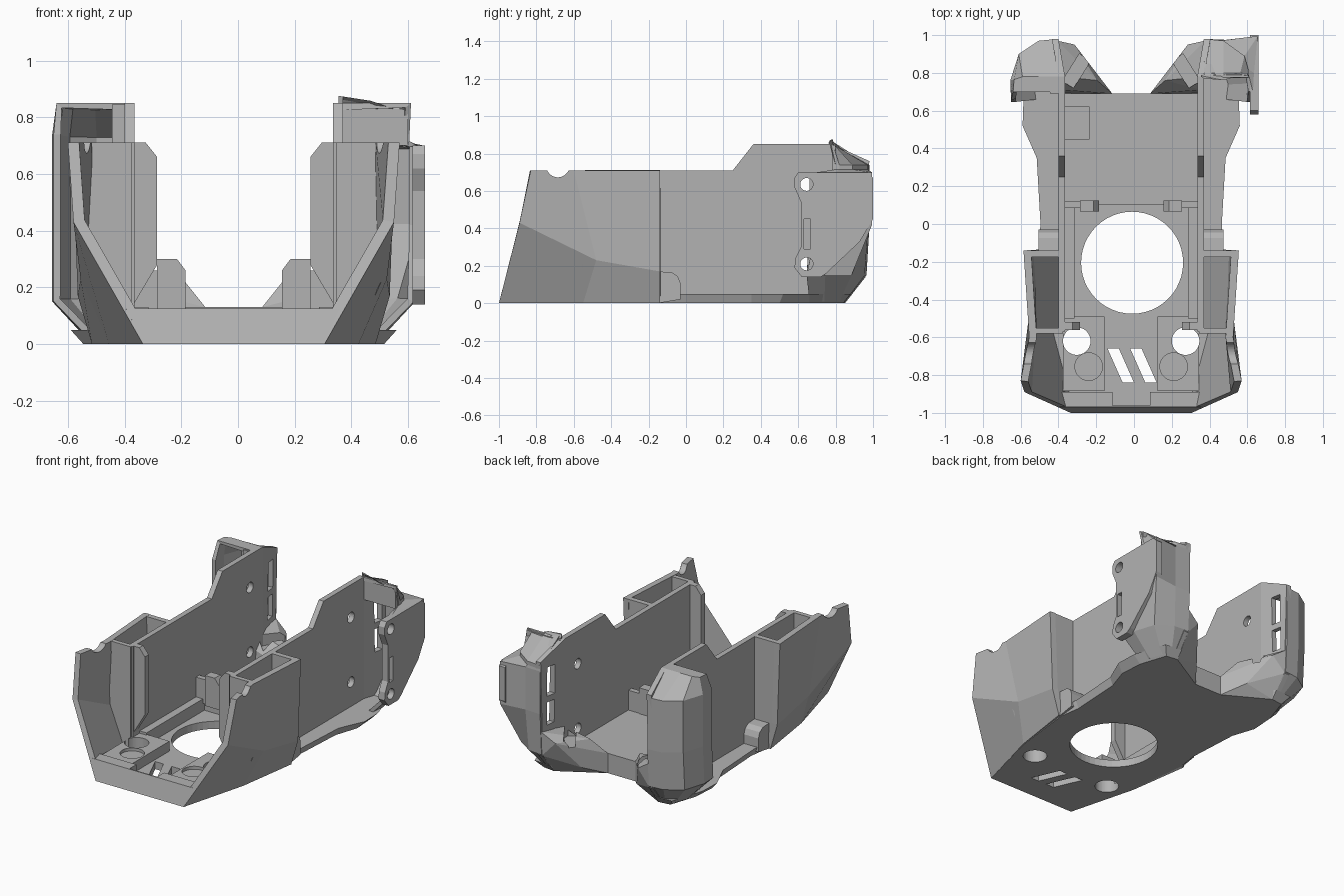
import bpy, bmesh, math
from mathutils import Matrix

if "Cube" in bpy.data.objects:
    bpy.data.objects.remove(bpy.data.objects["Cube"])

CX = -0.015  # mid plane of the body
grey = bpy.data.materials.new("plain grey")
grey.use_nodes = True
grey.diffuse_color = (0.45, 0.45, 0.45, 1)
grey.node_tree.nodes["Principled BSDF"].inputs["Base Color"].default_value = (0.45, 0.45, 0.45, 1)


def finish(name, bm, recalc=True):
    if recalc:
        bmesh.ops.recalc_face_normals(bm, faces=bm.faces[:])
    mesh = bpy.data.meshes.new(name)
    bm.to_mesh(mesh)
    bm.free()
    mesh.materials.append(grey)
    ob = bpy.data.objects.new(name, mesh)
    bpy.context.collection.objects.link(ob)
    return ob


def loft(name, a, b):
    """Solid between two loops with equal point counts."""
    bm = bmesh.new()
    va, vb = [bm.verts.new(p) for p in a], [bm.verts.new(p) for p in b]
    n = len(va)
    bm.faces.new(va)
    bm.faces.new(vb)
    for i in range(n):
        j = (i + 1) % n
        bm.faces.new((va[i], va[j], vb[j], vb[i]))
    return finish(name, bm)


def side_plate(name, s, yz, x0, x1):
    """Side profile given as (y, z), extruded across x."""
    return loft(name, [(CX + s * x0, y, z) for y, z in yz], [(CX + s * x1, y, z) for y, z in yz])


def cross_plate(name, s, xz, y0, y1):
    return loft(name, [(CX + s * x, y0, z) for x, z in xz], [(CX + s * x, y1, z) for x, z in xz])


def box(name, x, y, z, s=1):
    return side_plate(name, s, [(y[0], z[0]), (y[1], z[0]), (y[1], z[1]), (y[0], z[1])], *x)


def cylinder(name, pos, r, depth, axis="Z"):
    bm = bmesh.new()
    rot = Matrix.Rotation(math.pi / 2, 4, "Y") if axis == "X" else Matrix()
    bmesh.ops.create_cone(bm, cap_ends=True, segments=48, radius1=r, radius2=r, depth=depth,
                          matrix=Matrix.Translation(pos) @ rot)
    return finish(name, bm)


def bake(ob):
    dg = bpy.context.evaluated_depsgraph_get()
    ob.data = bpy.data.meshes.new_from_object(ob.evaluated_get(dg))
    ob.modifiers.clear()


def shell(name, s, cols, thick):
    """Skin from columns of (h, y, z), thickened inwards."""
    bm = bmesh.new()
    g = [[bm.verts.new((CX + s * h, y, z)) for h, y, z in c] for c in cols]
    for c, d in zip(g, g[1:]):
        for r in range(len(c) - 1):
            q = [c[r], d[r], d[r + 1], c[r + 1]]
            bm.faces.new(q if s > 0 else q[::-1])
    ob = finish(name, bm, False)
    m = ob.modifiers.new("thickness", "SOLIDIFY")
    m.thickness, m.offset, m.use_even_offset = thick, -1, False
    bake(ob)
    return ob


def cut(ob, cutters):
    for c in cutters:
        m = ob.modifiers.new("cut", "BOOLEAN")
        m.operation, m.solver, m.object = "DIFFERENCE", "EXACT", c
    bpy.context.view_layer.update()
    bake(ob)


def drop(cutters):
    for c in cutters:
        bpy.data.objects.remove(c)


def mirrored(half, z):
    pts = [(CX + h, y, z) for h, y in half]
    return pts + [(CX - h, y, z) for h, y in reversed(half)]


# floor plate with flared edge
low = [(.32, -1), (.435, -.55), (.48, -.14), (.46, 0), (.48, .35), (.53, .5), (.52, .66), (.46, .84), (.38, .85), (.1, .69)]
high = [(.32, -.985), (.44, -.55), (.49, -.14), (.48, 0), (.5, .35), (.575, .52), (.57, .66), (.5, .88), (.38, .89), (.1, .69)]
floor = loft("floor_plate", mirrored(low, 0), mirrored(high, .05))
holes = [cylinder("fan_cutter", (-.01, -.205, .05), .27, .5)]
holes += [cylinder("hole_cutter", (CX + s * .288, -.62, .05), .073, .5) for s in (1, -1)]
for x in (-.07, .05):  # plain slanted vent slots
    a = [(x - .07, -.66), (x - .01, -.66), (x + .07, -.84), (x + .01, -.84)]
    holes.append(loft("vent_cutter", [(p, q, -.1) for p, q in a], [(p, q, .2) for p, q in a]))
cut(floor, holes)

# raised rear floor with a shallow square recess
rear = box("rear_floor", (-.36, .36), (.1, .69), (.04, .13))
recess = box("recess_cutter", (-.35, -.22), (.45, .62), (.1, .2))
cut(rear, [recess])

# front lip with a centre notch
lip = loft("front_lip",
           [(CX + h, y, .01) for h, y in ((-.32, -.997), (.32, -.997), (.34, -.89), (-.34, -.89))],
           [(CX + h, y, .125) for h, y in ((-.38, -.968), (.38, -.968), (.4, -.89), (-.4, -.89))])
notch = box("notch_cutter", (-.1, .1), (-.96, -.8), (.05, .3))
cut(lip, [notch])

# cutters shared by both sides
bolts = [cylinder("bolt_cutter", (0, .645, z), .034, 3, "X") for z in (.21, .635)]
dip = cylinder("dip_cutter", (0, -.685, .735), .062, 3, "X")
slots = [box("slot_cutter", (-.45, .45), (.86, .925), z) for z in ((.33, .48), (.52, .71))]

# plan outlines of the two rear bumpers
base = [(.5, .66), (.51, .74), (.48, .82), (.43, .85), (.385, .85)]
rim = [(.635, .66), (.64, .76), (.595, .9), (.49, .97), (.39, .98)]
top = [(.625, .7), (.62, .765), (.575, .78), (.49, .78), (.385, .78)]
square_rim = [(.645, .7), (.65, .8), (.67, .995), (.5, .975), (.39, .98)]
short_rim = [(.62, .8), (.62, .82), (.6, .89), (.49, .97), (.39, .98)]
short_top = [(.625, .775), (.62, .785), (.575, .79), (.49, .785), (.385, .78)]

for s, side in ((1, "left"), (-1, "right")):
    # faceted outer skin at the front
    skin = shell(side + "_front_skin", s, [
        [(.32, -1, 0), (.565, -.89, .43), (.585, -.83, .71)],
        [(.44, -.55, 0), (.54, -.48, .23), (.54, -.6, .71)],
        [(.5, -.14, 0), (.55, -.14, .17), (.57, -.14, .71)]], .04)
    cut(skin, [dip])

    # long inner wall, bent inwards at the rear
    wall = side_plate(side + "_inner_wall", s, [
        (-.57, .03), (-.57, .71), (.25, .71), (.36, .85), (.78, .85), (.78, .03)], .35, .385)
    cut(wall, bolts)
    ends = [[(CX + s * x, y, z) for x, y, z in
             ((h, .78, .03), (h, .78, .85), (h + .035, .98, .76), (h + .035, .96, .14), (h + .03, .87, .03))]
            for h in (.35, .385)]
    rear_wall = loft(side + "_rear_inner_wall", *ends)
    cut(rear_wall, slots)

    # open pocket behind the skin, with a sloping floor
    cross_plate(side + "_pocket_back", s, [(.36, .02), (.49, .02), (.54, .17), (.56, .71), (.36, .71)], -.175, -.14)
    cross_plate(side + "_pocket_front", s, [(.36, .03), (.42, .03), (.52, .25), (.525, .71), (.36, .71)], -.58, -.55)
    cross_plate(side + "_pocket_floor", s, [(.37, .02), (.37, .1), (.52, .4), (.52, .22), (.43, .02)], -.56, -.16)
    cross_plate(side + "_corner_rib", s, [(.365, .12), (.27, .28), (.27, .66), (.31, .71), (.365, .71)], -.56, -.52)
    side_plate(side + "_hook", s, [(-.15, 0), (-.03, .02), (-.03, .11), (-.045, .145), (-.075, .165), (-.15, .17)], .37, .49)

    # ledges, pads and clips on the floor
    box(side + "_floor_ledge", (.3, .36), (-.5, .12), (.04, .13), s)
    pad = box(side + "_pad", (.14, .36), (-.885, -.49), (.04, .115), s)
    disc = cylinder("disc_cutter", (CX + s * .225, -.755, .12), .073, .05)
    cut(pad, [disc, holes[1], holes[2]])
    drop([disc])
    cross_plate(side + "_clip", s, [(.17, .1), (.17, .26), (.2, .3), (.27, .3), (.27, .1)], .065, .125)
    box(side + "_clip_arm", (.26, .36), (.085, .12), (.1, .26), s)

    # hollow rear bumper: squared below a shelf on the left, rounded on the right
    cols = []
    for i, (b, r, t, q, u, v) in enumerate(zip(base, rim, top, square_rim, short_rim, short_top)):
        col = [(*b, .01), (r[0], r[1] - .015, .15)]
        if s > 0:
            col += [(*q, .42), (*q, .7), (*u, .715), (*u, .74), (*v, .85), (.37, v[1], .85)]
        else:
            col += [(*r, .4), (*r, .74), (*t, .85), (.37, t[1] - .002 * i, .85)]
        cols.append(col)
    shell(side + "_rear_bumper", s, cols, .025)

    # wedge foot between bumper and floor
    bm = bmesh.new()
    for p in [(.38, .69, 0), (.1, .69, 0), (.38, .85, 0), (.1, .69, .13), (.37, .71, .2), (.37, .78, .28),
              (.3, .95, .24), (.39, .97, .3), (.39, .96, .14), (.2, .82, .06), (.18, .76, .23)]:
        bm.verts.new((CX + s * p[0], p[1], p[2]))
    bmesh.ops.convex_hull(bm, input=bm.verts[:])
    foot = finish(side + "_rear_foot", bm)
    bm = bmesh.new()
    bmesh.ops.create_cube(bm, size=1, matrix=Matrix.Translation((CX + s * .29, .81, .27))
                          @ Matrix.Rotation(s * math.radians(32), 4, "Z") @ Matrix.Diagonal((.07, .17, .14, 1)))
    groove = finish("groove_cutter", bm)
    cut(foot, [groove])
    drop([groove])

# panel closing the upper left bumper, and frame strip on the right one
box("left_bumper_panel", (.37, .615), (.78, .8), (.7, .845))
box("right_bumper_strip", (.37, .43), (.69, .71), (.1, .845), -1)

# side mounting plate, on one side only
outline = [(.6, .7), (.97, .7), (1, .67), (1, .45), (.93, .33), (.75, .16), (.72, .14), (.62, .14), (.58, .19),
           (.585, .24), (.615, .3), (.615, .54), (.58, .62), (.58, .67)]
plate = side_plate("side_mount_plate", 1, outline, .63, .675)
window = box("window_cutter", (.6, .8), (.63, .665), (.29, .45))
cut(plate, bolts + [window])

drop(holes + bolts + slots + [recess, notch, dip, window])
